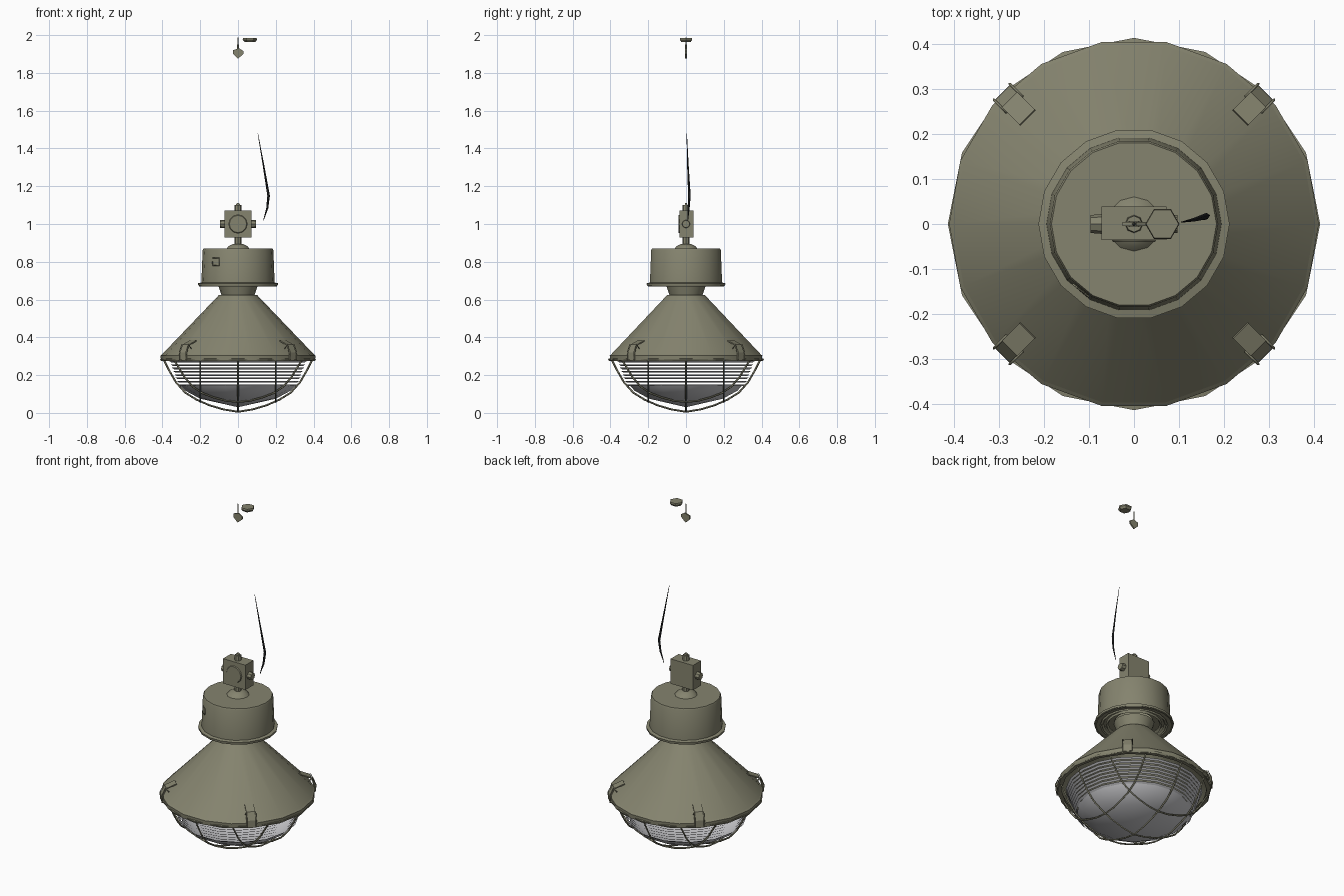
import bpy, bmesh, math
from mathutils import Vector, Matrix

if "Cube" in bpy.data.objects:
    bpy.data.objects.remove(bpy.data.objects["Cube"])


def material(name, rgb):
    m = bpy.data.materials.new(name)
    m.use_nodes = True
    m.diffuse_color = (*rgb, 1)
    m.node_tree.nodes["Principled BSDF"].inputs["Base Color"].default_value = (*rgb, 1)
    return m


OLIVE = material("olive paint", (0.235, 0.23, 0.158))
GLASS = material("pale grey glass", (0.58, 0.58, 0.6))
BLACK = material("black cable", (0.012, 0.013, 0.014))


def finish(name, bm, mat, smooth=False):
    bmesh.ops.recalc_face_normals(bm, faces=bm.faces)
    me = bpy.data.meshes.new(name)
    bm.to_mesh(me)
    bm.free()
    ob = bpy.data.objects.new(name, me)
    bpy.context.collection.objects.link(ob)
    me.materials.append(mat)
    if smooth:
        bpy.ops.object.select_all(action='DESELECT')
        ob.select_set(True)
        bpy.context.view_layer.objects.active = ob
        bpy.ops.object.shade_smooth_by_angle(angle=math.radians(35))
    return ob


def lathe(name, profile, sides, mat, smooth=True, at=(0, 0, 0)):
    """Spin (radius, height) points round the z axis."""
    bm = bmesh.new()
    vs = [bm.verts.new((r, 0, z)) for r, z in profile]
    es = [bm.edges.new(p) for p in zip(vs, vs[1:])]
    bmesh.ops.spin(bm, geom=vs + es, cent=(0, 0, 0), axis=(0, 0, 1),
                   angle=2 * math.pi, steps=sides, use_duplicate=False)
    bmesh.ops.remove_doubles(bm, verts=bm.verts, dist=0.0005)
    bmesh.ops.translate(bm, verts=bm.verts, vec=at)
    return finish(name, bm, mat, smooth)


def box(name, at, size, mat):
    bm = bmesh.new()
    bmesh.ops.create_cube(bm, size=1, matrix=Matrix.Translation(at)
                          @ Matrix.Diagonal((*size, 1)))
    return finish(name, bm, mat)


def cylinder(name, at, axis, r1, r2, depth, sides, mat):
    bm = bmesh.new()
    rot = Vector(axis).to_track_quat('Z', 'Y').to_matrix().to_4x4()
    bmesh.ops.create_cone(bm, cap_ends=True, segments=sides, radius1=r1, radius2=r2,
                          depth=depth, matrix=Matrix.Translation(at) @ rot)
    return finish(name, bm, mat, True)


def wire(name, points, radius, mat, radii=None):
    cu = bpy.data.curves.new(name, 'CURVE')
    cu.dimensions = '3D'
    cu.bevel_depth = radius
    cu.bevel_resolution = 0
    sp = cu.splines.new('POLY')
    sp.points.add(len(points) - 1)
    for i, p in enumerate(points):
        sp.points[i].co = (*p, 1)
        sp.points[i].radius = radii[i] if radii else 1
    cu.materials.append(mat)
    ob = bpy.data.objects.new(name, cu)
    bpy.context.collection.objects.link(ob)
    return ob


# Conical shade with its rim band
lathe("shade", [(0.1, 0.625), (0.402, 0.31)], 18, OLIVE)
lathe("shade_rim", [(0.402, 0.31), (0.41, 0.303), (0.408, 0.278), (0.385, 0.278)], 18, OLIVE)

# Neck, gear housing and cap
lathe("neck", [(0.088, 0.625), (0.108, 0.685)], 16, OLIVE)
lathe("housing", [(0, 0.87), (0.183, 0.87), (0.187, 0.862), (0.194, 0.69), (0.212, 0.686),
                  (0.21, 0.674), (0.18, 0.674), (0.165, 0.7), (0.1, 0.7)], 18, OLIVE)
for r in (0.135, 0.16, 0.195):
    lathe("housing_ring", [(r, 0.682), (r + 0.01, 0.67), (r + 0.015, 0.682)], 18, OLIVE)
lathe("cap", [(0.062, 0.868), (0.05, 0.882), (0.03, 0.893), (0, 0.895)], 12, OLIVE)

# Small outlined label plate on the housing front
plate = [(-0.135, 0.78), (-0.1, 0.78), (-0.1, 0.82), (-0.135, 0.82), (-0.135, 0.78)]
wire("label_outline", [(x, -math.sqrt(0.19 ** 2 - x * x), z) for x, z in plate], 0.002, OLIVE)

# Junction box with stubs and round cover
box("junction_box", (0, 0.002, 1), (0.145, 0.074, 0.145), OLIVE)
for sx in (-1, 1):
    cylinder("side_stub", (sx * 0.083, 0, 1), (sx, 0, 0), 0.022, 0.02, 0.026, 8, OLIVE)
cylinder("top_stub", (0, 0, 1.085), (0, 0, 1), 0.02, 0.018, 0.03, 8, OLIVE)
cylinder("bottom_stub", (0, 0, 0.909), (0, 0, 1), 0.018, 0.018, 0.04, 8, OLIVE)
cylinder("top_eyelet", (0, 0, 1.1), (0, 1, 0), 0.012, 0.012, 0.012, 8, OLIVE)
cylinder("box_cover", (0, -0.037, 1), (0, -1, 0), 0.05, 0.046, 0.006, 12, OLIVE)

# Rim clips, folded plates at the four diagonals, each with two springs
for k in range(4):
    bm = bmesh.new()
    path = [(0.335, 0.385), (0.39, 0.362), (0.412, 0.32), (0.413, 0.28)]
    rows = [[bm.verts.new((r, s * 0.024, z)) for s in (-1, 1)] for r, z in path]
    for a, b in zip(rows, rows[1:]):
        bm.faces.new((a[0], a[1], b[1], b[0]))
    angle = math.pi / 4 + k * math.pi / 2
    bmesh.ops.rotate(bm, verts=bm.verts, matrix=Matrix.Rotation(angle, 3, 'Z'))
    clip = finish("rim_clip", bm, OLIVE)
    thick = clip.modifiers.new("thickness", 'SOLIDIFY')
    thick.thickness = 0.006
    out = Vector((math.cos(angle), math.sin(angle), 0))
    along = Vector((-math.sin(angle), math.cos(angle), 0))
    for s in (-1, 1):
        hook = [(0.375, 0.34), (0.395, 0.362), (0.415, 0.32), (0.412, 0.28)]
        wire("clip_spring", [out * r + along * s * 0.025 + Vector((0, 0, z)) for r, z in hook],
             0.003, OLIVE)

# Glass: separate ribs above, shallow bowl below
for i in range(8):
    r, z = 0.363 - 0.0065 * i, 0.274 - 0.0175 * i
    lathe("glass_rib", [(r, z), (r - 0.012, z - 0.008)], 20, GLASS)
lathe("glass_bowl", [(0.306, 0.147), (0.28, 0.118), (0.2, 0.075), (0, 0.03)], 14, GLASS)

# Wire cage: crossing arcs that follow a bowl profile
BOWL = [(0, 0.006), (0.1, 0.022), (0.2, 0.058), (0.3, 0.12), (0.347, 0.19), (0.395, 0.285)]


def bowl_height(r):
    for (r0, z0), (r1, z1) in zip(BOWL, BOWL[1:]):
        if r <= r1:
            return z0 + (z1 - z0) * (r - r0) / (r1 - r0)
    return BOWL[-1][1]


for offset in (-0.2, 0, 0.2):
    half = math.sqrt(0.395 ** 2 - offset ** 2)
    steps = [half * math.sin(math.pi * i / 16) for i in range(-8, 9)]
    arc = [(t, offset, bowl_height(math.hypot(t, offset))) for t in steps]
    wire("cage_wire_across", arc, 0.005, OLIVE)
    wire("cage_wire_along", [(y, x, z) for x, y, z in arc], 0.005, OLIVE)
lathe("cage_ring", [(0.39, 0.29), (0.413, 0.286), (0.408, 0.275), (0.39, 0.275)], 16, OLIVE, False)

# Loose supply cable, tapering at both ends
wire("cable", [(0.105, 0.004, 1.48), (0.135, 0.01, 1.31), (0.162, 0.018, 1.15),
               (0.155, 0.014, 1.085), (0.135, 0.01, 1.02)],
     0.007, BLACK, [0.15, 0.6, 1, 0.8, 0.2])

# Ceiling hook and hexagonal ceiling plate
bm = bmesh.new()
outline = [(0, 1.875), (0.028, 1.9), (0.03, 1.915), (0.006, 1.93), (-0.026, 1.92), (-0.026, 1.9)]
bm.faces.new([bm.verts.new((x, 0, z)) for x, z in outline])
hook = finish("ceiling_hook", bm, OLIVE)
depth = hook.modifiers.new("thickness", 'SOLIDIFY')
depth.thickness = 0.008
depth.offset = 0
wire("hook_shank", [(0, 0, 1.92), (0, 0, 1.95), (0, 0, 2.0)], 0.005, OLIVE, [1, 0.8, 0.1])
lathe("ceiling_plate", [(0, 1.963), (0.028, 1.963), (0.038, 1.975), (0.036, 1.984), (0, 1.984)],
      6, OLIVE, False, (0.063, 0, 0))
